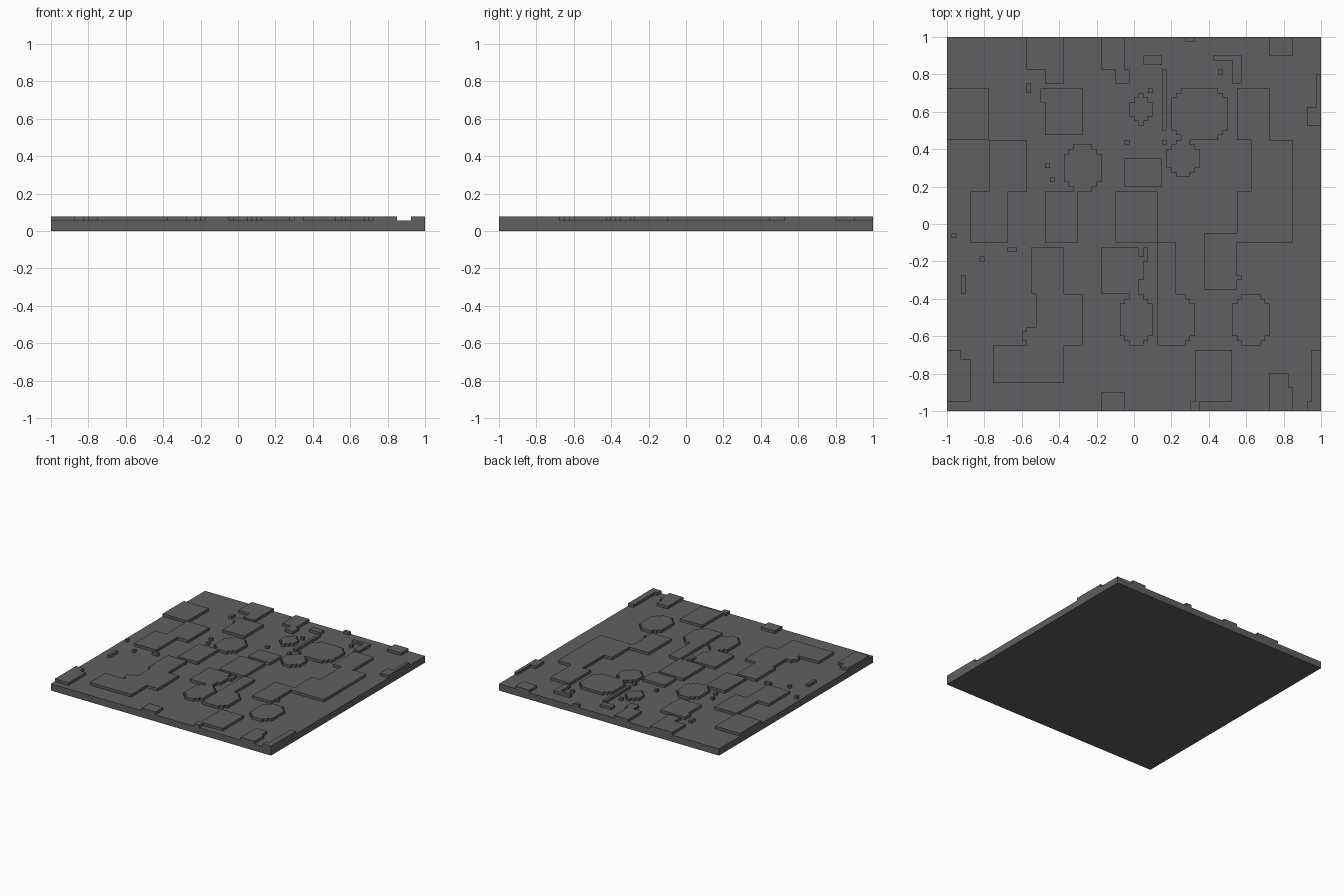
import bpy, bmesh

if "Cube" in bpy.data.objects:
    bpy.data.objects.remove(bpy.data.objects["Cube"])

# Everything lies on an 80 x 80 grid of small square cells
N, CELL = 80, 0.025
LOW, HIGH = 0.055, 0.077

stone = bpy.data.materials.new("dark_stone")
stone.diffuse_color = (0.118, 0.113, 0.120, 1)
stone.use_nodes = True
stone.node_tree.nodes["Principled BSDF"].inputs["Base Color"].default_value = stone.diffuse_color

raised = set()


def stamp(i0, j0, i1, j1, chip=0):
    """Raise a rectangle of cells, with stepped corners if chip > 0."""
    for i in range(i0, i1):
        for j in range(j0, j1):
            a = min(i - i0, i1 - 1 - i)
            b = min(j - j0, j1 - 1 - j)
            if a + b >= chip:
                raised.add((i, j))


# Square paving plates: left, bottom, right, top in cells
plates = [
    (0, 58, 9, 69), (9, 47, 17, 58), (21, 59, 29, 69), (33, 73, 38, 80),
    (62, 58, 69, 69), (65, 47, 74, 58), (21, 36, 28, 47), (36, 36, 45, 47),
    (62, 36, 74, 47), (5, 36, 13, 47), (18, 25, 25, 35), (33, 25, 41, 35),
    (55, 26, 62, 38), (10, 6, 25, 14), (19, 14, 29, 25), (45, 14, 49, 36),
    (17, 73, 25, 80), (21, 70, 25, 73), (53, 2, 61, 13), (38, 48, 46, 54),
]
for p in plates:
    stamp(*p)

# Worn plates with stepped corners
for p in [(25, 47, 33, 57), (37, 14, 44, 25), (61, 14, 69, 25),
          (48, 58, 60, 69), (47, 50, 54, 58), (45, 14, 53, 25),
          (15, 14, 29, 18), (39, 61, 44, 68)]:
    stamp(*p, chip=2)

# Broken pieces along the rim
for p in [(0, 2, 5, 11), (0, 11, 3, 13), (33, 0, 38, 4), (69, 0, 73, 8),
          (73, 0, 74, 5), (77, 0, 80, 2), (78, 2, 80, 13), (77, 61, 80, 65),
          (79, 65, 80, 72), (69, 76, 74, 80), (51, 79, 53, 80)]:
    stamp(*p)

# Loose crumbs and thin ridges between the plates
for p in [(17, 68, 18, 70), (20, 66, 21, 69), (46, 60, 47, 73), (42, 74, 46, 76),
          (57, 75, 63, 76), (61, 70, 63, 75), (58, 72, 59, 73), (21, 52, 22, 53),
          (22, 49, 23, 50), (38, 57, 39, 58), (46, 57, 47, 58), (41, 28, 42, 33),
          (42, 32, 43, 35), (13, 34, 15, 35), (7, 32, 8, 33), (1, 37, 2, 38),
          (3, 25, 4, 29), (62, 28, 63, 29), (55, 8, 56, 9), (43, 68, 44, 69),
          (52, 0, 54, 2), (36, 70, 39, 73)]:
    stamp(*p)


def height(i, j):
    if not (0 <= i < N and 0 <= j < N):
        return 0.0
    return HIGH if (i, j) in raised else LOW


# Build the slab surface cell by cell, then merge flat areas
bm = bmesh.new()


def quad(*pts):
    bm.faces.new([bm.verts.new((x * CELL - 1, y * CELL - 1, z)) for x, y, z in pts])


def wall(x0, y0, x1, y1, bottom, top):
    steps = [bottom, LOW, top] if bottom < LOW < top else [bottom, top]
    for a, b in zip(steps, steps[1:]):
        quad((x0, y0, a), (x1, y1, a), (x1, y1, b), (x0, y0, b))


for i in range(N):
    for j in range(N):
        h = height(i, j)
        quad((i, j, h), (i + 1, j, h), (i + 1, j + 1, h), (i, j + 1, h))
        quad((i, j, 0), (i, j + 1, 0), (i + 1, j + 1, 0), (i + 1, j, 0))
        for di, dj, edge in [(0, -1, (i, j, i + 1, j)),
                             (1, 0, (i + 1, j, i + 1, j + 1)),
                             (0, 1, (i + 1, j + 1, i, j + 1)),
                             (-1, 0, (i, j + 1, i, j))]:
            g = height(i + di, j + dj)
            if g < h:
                wall(*edge, g, h)

bmesh.ops.remove_doubles(bm, verts=bm.verts[:], dist=0.0005)

mesh = bpy.data.meshes.new("paved_floor")
bm.to_mesh(mesh)
bm.free()
mesh.materials.append(stone)
floor = bpy.data.objects.new("paved_floor", mesh)
bpy.context.collection.objects.link(floor)
